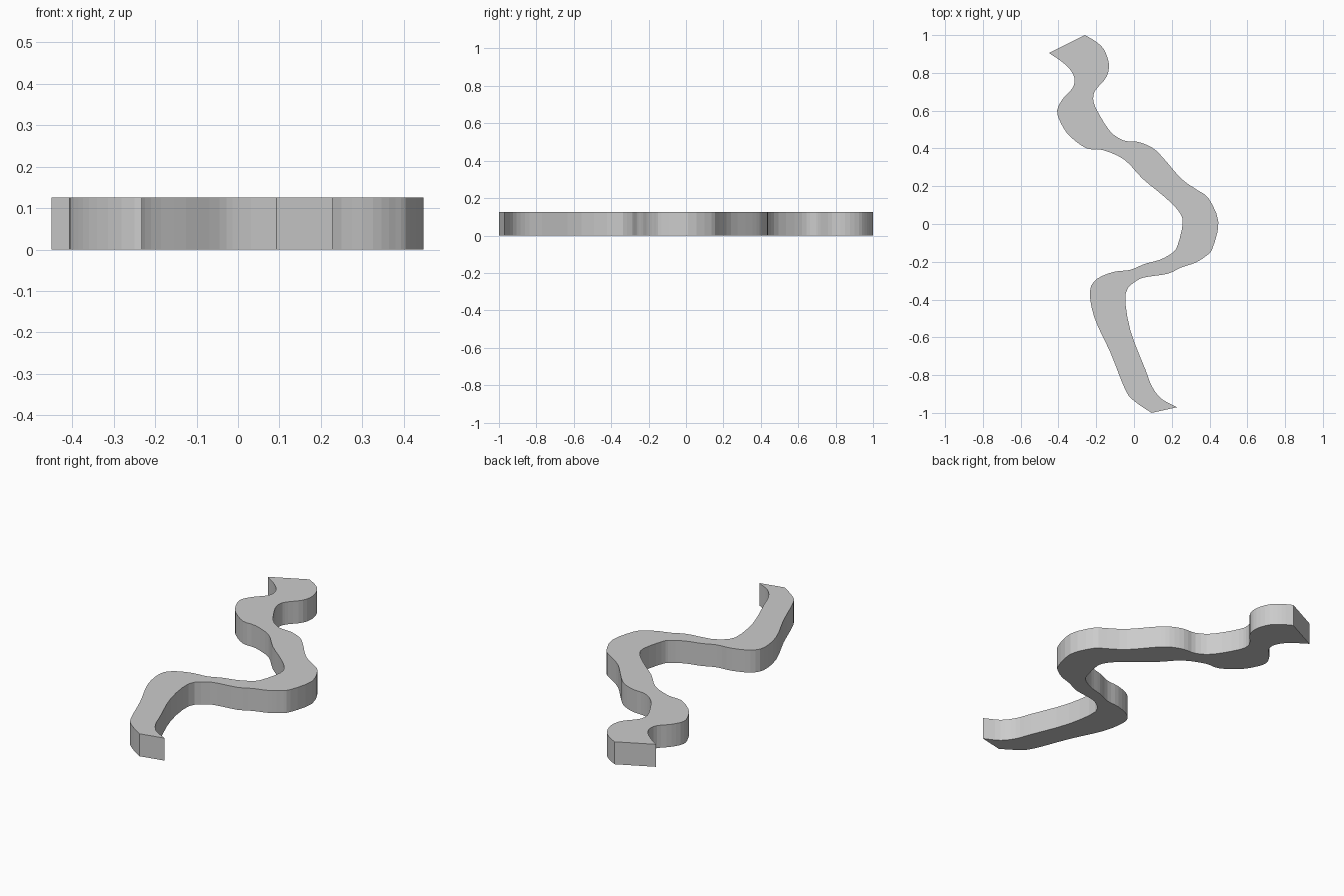
import bpy, bmesh
from mathutils import Vector

if "Cube" in bpy.data.objects:
    bpy.data.objects.remove(bpy.data.objects["Cube"])

HEIGHT = 0.125

# Key points of the two winding banks, listed from the back end to the front end
LEFT = [(-.45, .905), (-.39, .865), (-.34, .82), (-.315, .77), (-.325, .72), (-.375, .665),
        (-.407, .60), (-.385, .53), (-.34, .465), (-.25, .40), (-.165, .392), (-.05, .34),
        (.045, .24), (.16, .145), (.235, .07), (.258, .005), (.23, -.115), (.20, -.155),
        (.135, -.19), (.055, -.212), (-.02, -.243), (-.105, -.253), (-.195, -.29),
        (-.233, -.355), (-.21, -.495), (-.125, -.68), (-.045, -.88), (.005, -.94), (.093, -1)]
RIGHT = [(-.26, 1), (-.205, .968), (-.16, .925), (-.133, .85), (-.145, .78), (-.195, .72),
         (-.215, .68), (-.205, .62), (-.13, .495), (-.055, .442), (.02, .435), (.095, .405),
         (.15, .355), (.25, .24), (.335, .18), (.395, .135), (.447, .01), (.415, -.13),
         (.38, -.17), (.325, -.205), (.25, -.23), (.18, -.263), (.07, -.28), (.015, -.30),
         (-.045, -.37), (-.02, -.56), (.06, -.77), (.095, -.86), (.145, -.925), (.228, -.97)]


def smooth_path(points, steps=3):
    """Catmull-Rom curve through the key points."""
    p = [Vector(q) for q in points]
    p = [2 * p[0] - p[1]] + p + [2 * p[-1] - p[-2]]
    out = []
    for a, b, c, d in zip(p, p[1:], p[2:], p[3:]):
        for i in range(steps):
            t = i / steps
            out.append(0.5 * (2 * b + (c - a) * t + (2 * a - 5 * b + 4 * c - d) * t ** 2
                              + (3 * b - a - 3 * c + d) * t ** 3))
    return out + [p[-2]]


# Winding slab: closed outline extruded straight up
outline = smooth_path(LEFT) + smooth_path(RIGHT)[::-1]
bm = bmesh.new()
base = bm.faces.new([bm.verts.new((v.x, v.y, 0)) for v in outline])
top = bmesh.ops.extrude_face_region(bm, geom=[base], use_keep_orig=True)
bmesh.ops.translate(bm, vec=(0, 0, HEIGHT),
                    verts=[g for g in top["geom"] if isinstance(g, bmesh.types.BMVert)])
bmesh.ops.recalc_face_normals(bm, faces=bm.faces)
mesh = bpy.data.meshes.new("winding_strip")
bm.to_mesh(mesh)
bm.free()
strip = bpy.data.objects.new("winding_strip", mesh)
bpy.context.collection.objects.link(strip)
